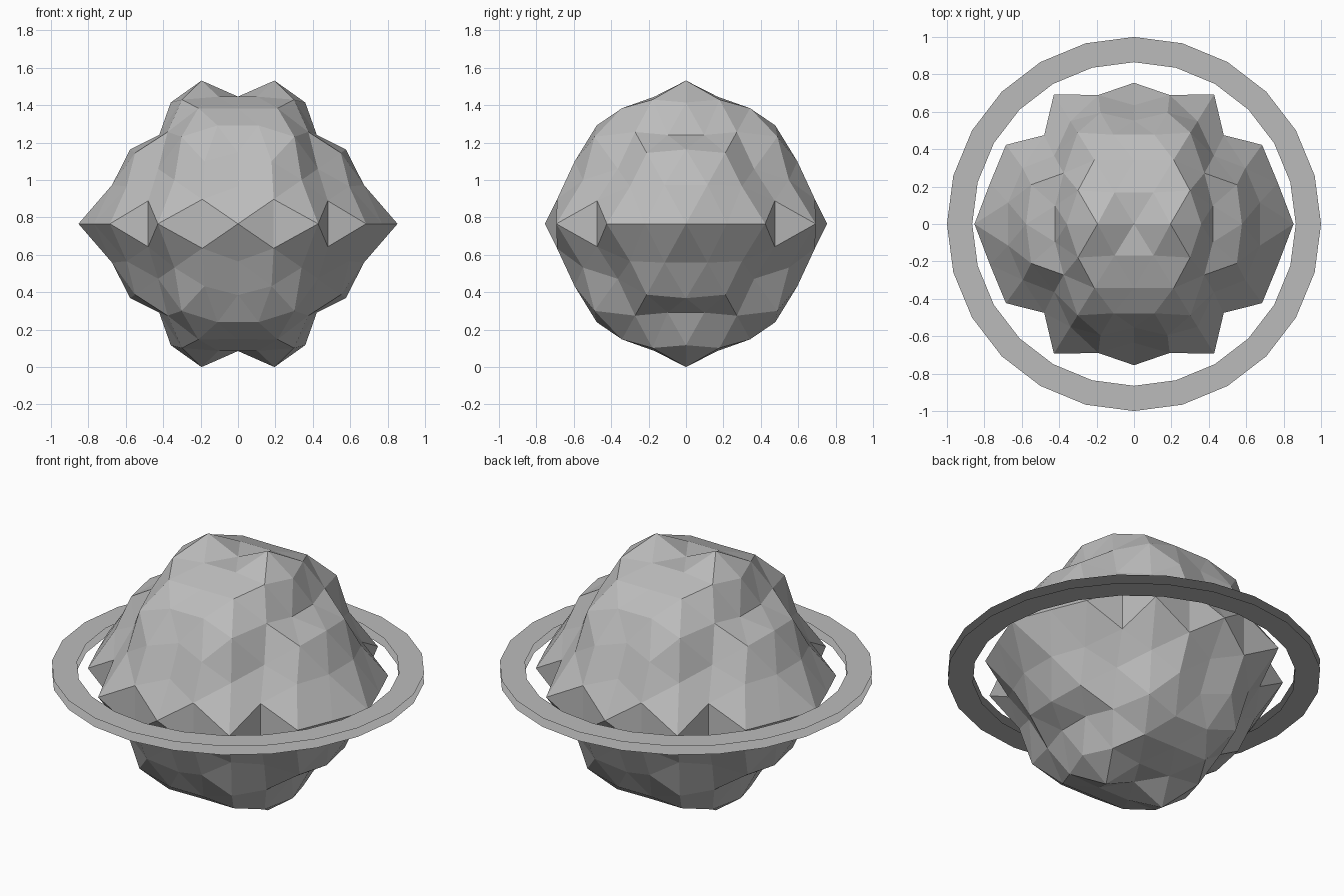
import bpy, bmesh
from math import sin, cos, tau
from itertools import product
from mathutils import Vector

if "Cube" in bpy.data.objects:
    bpy.data.objects.remove(bpy.data.objects["Cube"])

MID_Z = 0.766      # height of the centre
STRETCH = 1.115    # vertical stretch of the rock

stone = bpy.data.materials.new("stone_grey")
stone.use_nodes = True
GREY = (0.5, 0.5, 0.5, 1)
stone.diffuse_color = GREY
stone.node_tree.nodes["Principled BSDF"].inputs["Base Color"].default_value = GREY


def add_object(name, bm):
    mesh = bpy.data.meshes.new(name)
    bm.to_mesh(mesh)
    bm.free()
    mesh.materials.append(stone)
    obj = bpy.data.objects.new(name, mesh)
    bpy.context.collection.objects.link(obj)
    return obj


# Directions of a subdivided icosahedron; each turns cyclically through three
# axes and has one radius for each turn
BUMPS = [
    ((.526, 0, .851), (.684, .805, .65)),
    ((.809, .309, .5), (.68, .68, .685)),
    ((.694, .161, .702), (.607, .684, .68)),
    ((.863, .434, .26), (.69, .69, .69)),
    ((.588, .425, .688), (.64, .62, .71)),
    ((0, 0, 1), (.61, .853, .755)),
    ((.273, 0, .962), (.714, .80, .66)),
    ((0, .526, .851), (.65, .678, .815)),
    ((.162, .263, .951), (.641, .708, .725)),
]

# Rock body: hull of the directions, then every corner moved to its radius
bm = bmesh.new()
radius = {}
for (x, y, z), radii in BUMPS:
    for r in radii:
        mirrored = {(x * i, y * j, z * k) for i, j, k in product((1, -1), repeat=3)}
        for d in sorted(mirrored):
            radius[bm.verts.new(Vector(d).normalized())] = r
        x, y, z = z, x, y
bmesh.ops.convex_hull(bm, input=bm.verts[:])
for v in bm.verts:
    v.co *= radius[v]
    v.co.z = v.co.z * STRETCH + MID_Z
bmesh.ops.recalc_face_normals(bm, faces=bm.faces[:])
add_object("rock_body", bm)


# Ring: two thin flat bands without walls, one above the other
def flat_band(name, z, up, inner=0.865, outer=1.0, sides=24):
    bm = bmesh.new()
    loops = [[bm.verts.new((r * cos(tau * i / sides), r * sin(tau * i / sides), z))
              for i in range(sides)] for r in (inner, outer)]
    for i in range(sides):
        j = (i + 1) % sides
        quad = [loops[0][i], loops[1][i], loops[1][j], loops[0][j]]
        bm.faces.new(quad if up else quad[::-1])
    add_object(name, bm)


flat_band("ring_upper", MID_Z + 0.026, True)
flat_band("ring_lower", MID_Z - 0.026, False)
